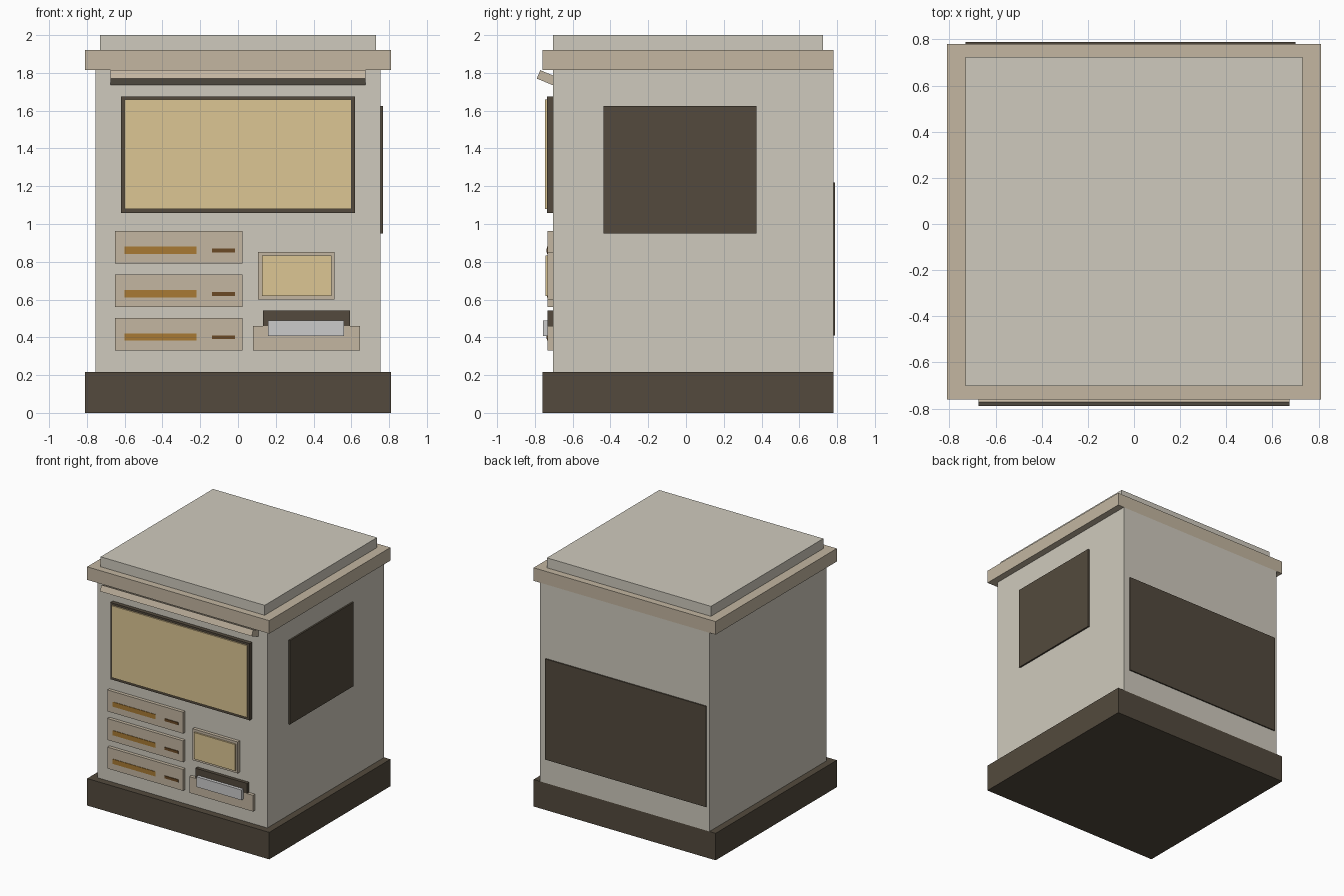
import bpy, bmesh, math
from mathutils import Matrix

if "Cube" in bpy.data.objects:
    bpy.data.objects.remove(bpy.data.objects["Cube"])


def material(name, hex_code):
    # sRGB hex to linear viewport colour
    rgb = [int(hex_code[i:i + 2], 16) / 255 for i in (0, 2, 4)]
    m = bpy.data.materials.new(name)
    m.diffuse_color = [((c + 0.055) / 1.055) ** 2.4 for c in rgb] + [1]
    m.use_nodes = True
    m.node_tree.nodes["Principled BSDF"].inputs["Base Color"].default_value = m.diffuse_color
    return m


CREAM = material("cream", "CFCABD")
TAN = material("tan", "C3B6A1")
DARK = material("dark_brown", "534A3D")
YELLOW = material("pale_yellow", "DCC694")
ORANGE = material("amber", "A97A33")
BROWN = material("slot_brown", "6B4A25")
PAPER = material("paper", "D2D2CE")


def box(name, x, y, z, mat, tilt=0):
    """Box from (min, max) ranges, optionally tilted about its own x axis."""
    bm = bmesh.new()
    bmesh.ops.create_cube(bm, size=1)
    bmesh.ops.scale(bm, vec=(x[1] - x[0], y[1] - y[0], z[1] - z[0]), verts=bm.verts)
    bmesh.ops.rotate(bm, matrix=Matrix.Rotation(tilt, 3, 'X'), verts=bm.verts)
    mesh = bpy.data.meshes.new(name)
    bm.to_mesh(mesh)
    bm.free()
    mesh.materials.append(mat)
    ob = bpy.data.objects.new(name, mesh)
    ob.location = [(r[0] + r[1]) / 2 for r in (x, y, z)]
    bpy.context.collection.objects.link(ob)
    return ob


FRONT = -0.705


def front_plate(name, x, z, depth, mat):
    """Plate standing proud of the front face by depth, rooted in the body."""
    return box(name, x, (FRONT - depth, FRONT + 0.01), z, mat)


# Cabinet: plinth, body, cornice, roof slab
box("plinth", (-0.81, 0.81), (-0.76, 0.78), (0, 0.217), DARK)
box("body", (-0.755, 0.755), (FRONT, 0.78), (0.217, 1.815), CREAM)
box("cornice", (-0.81, 0.81), (-0.76, 0.78), (1.815, 1.92), TAN)
box("roof_slab", (-0.73, 0.73), (-0.703, 0.725), (1.92, 2.0), CREAM)

# Side and rear access panels
box("side_panel", (0.745, 0.768), (-0.437, 0.373), (0.95, 1.625), DARK)
box("rear_panel", (-0.73, 0.70), (0.77, 0.79), (0.41, 1.22), DARK)

# Tilted hood above the screen
tilt = math.radians(-22.5)
length, thick = 0.11, 0.048
cy = -0.79 + math.cos(tilt) * length / 2 - math.sin(tilt) * thick / 2
cz = 1.77 + math.sin(tilt) * length / 2 + math.cos(tilt) * thick / 2
box("hood", (-0.675, 0.675), (cy - length / 2, cy + length / 2),
    (cz - thick / 2, cz + thick / 2), TAN, tilt)

# Main screen
front_plate("screen_frame", (-0.62, 0.62), (1.058, 1.675), 0.032, DARK)
front_plate("screen", (-0.602, 0.602), (1.08, 1.658), 0.042, YELLOW)

# Three stacked slot panels
for i, z in enumerate((0.875, 0.645, 0.415)):
    front_plate(f"slot_panel_{i}", (-0.65, 0.023), (z - 0.085, z + 0.087), 0.027, TAN)
    front_plate(f"light_bar_{i}", (-0.60, -0.22), (z - 0.033, z + 0.005), 0.031, ORANGE)
    front_plate(f"slot_{i}", (-0.137, -0.015), (z - 0.025, z - 0.005), 0.033, BROWN)

# Small display
front_plate("display_frame", (0.107, 0.51), (0.60, 0.853), 0.027, TAN)
front_plate("display", (0.128, 0.495), (0.62, 0.833), 0.04, YELLOW)

# Paper outlet
front_plate("outlet_slot", (0.133, 0.593), (0.46, 0.542), 0.027, DARK)
front_plate("outlet_tray", (0.08, 0.645), (0.33, 0.46), 0.027, TAN)
front_plate("paper_sheet", (0.16, 0.562), (0.408, 0.49), 0.052, PAPER)
